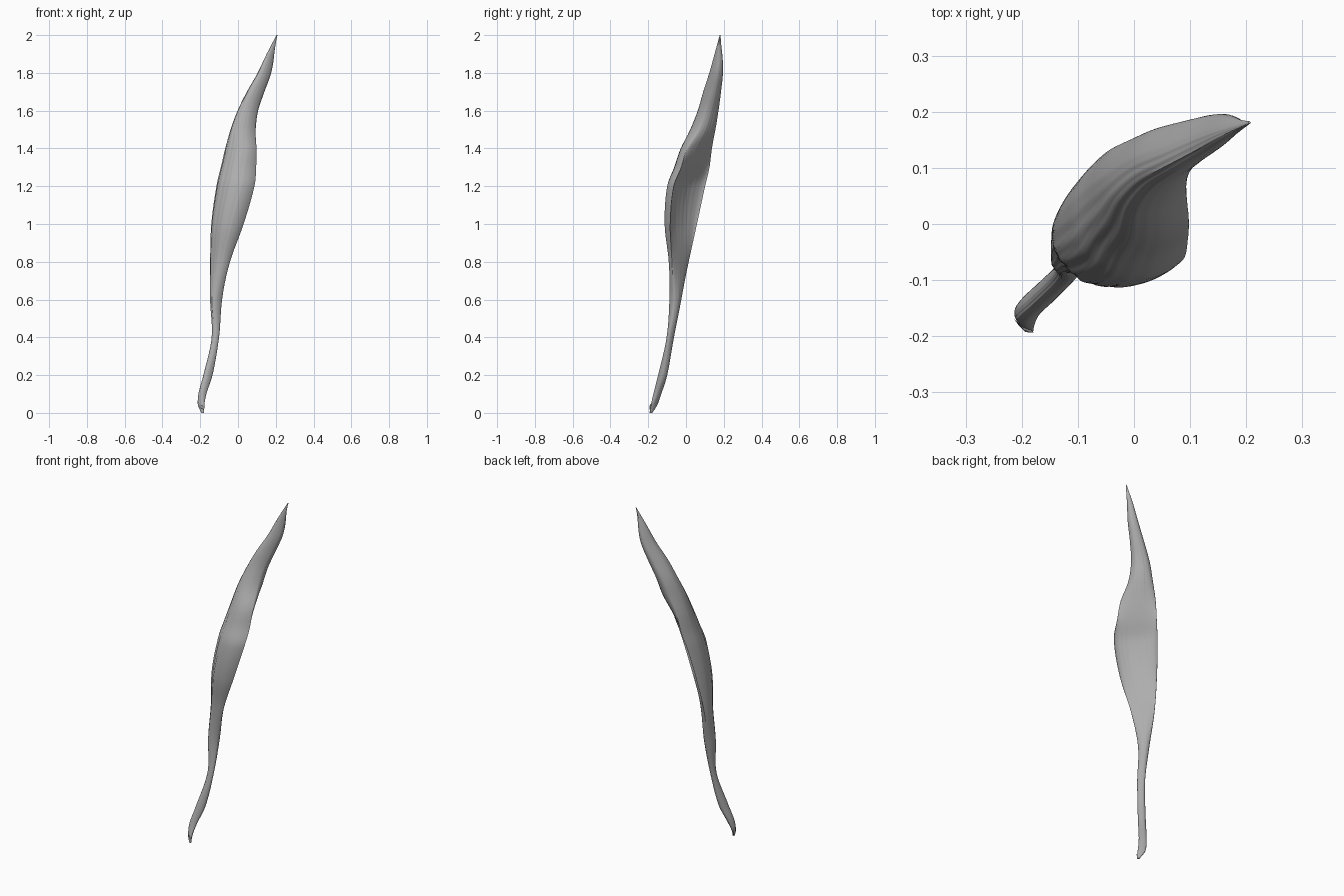
import bpy
import bmesh
import math
from mathutils import Vector

cube = bpy.data.objects.get("Cube")
if cube:
    bpy.data.objects.remove(cube, do_unlink=True)

# One dry grey colour for the whole leaf
GREY = (0.42, 0.42, 0.42, 1.0)
material = bpy.data.materials.new("dry_leaf_grey")
material.use_nodes = True
material.diffuse_color = GREY
shader = material.node_tree.nodes["Principled BSDF"]
shader.inputs["Base Color"].default_value = GREY
shader.inputs["Roughness"].default_value = 0.8

# Horizontal axes of the blade: lean direction and width direction
LEAN = Vector((1, 1, 0)).normalized()
WIDTH = Vector((-1, 1, 0)).normalized()

# Height, lean of the lips, sideways shift, half width, depth of the back,
# hollowness of the front (negative bulges outward, closing the roll)
SECTIONS = [
    (0, -.262, 0, .008, .008, -.5),
    (.04, -.256, .018, .021, .015, -.5),
    (.1, -.236, .026, .021, .027, -.5),
    (.2, -.193, .025, .021, .035, -.5),
    (.4, -.14, .026, .021, .023, -.5),
    (.6, -.113, .042, .03, .044, -.45),
    (.8, -.083, .04, .063, .058, -.1),
    (1, -.038, .02, .1, .1, .25),
    (1.2, .016, .01, .117, .12, .3),
    (1.3, .05, .02, .106, .118, .1),
    (1.4, .07, .028, .094, .1, -.2),
    (1.5, .1, .044, .066, .09, -.42),
    (1.6, .134, .046, .05, .076, -.5),
    (1.7, .178, .032, .038, .07, -.5),
    (1.8, .223, .014, .028, .055, -.5),
    (1.9, .249, 0, .016, .031, -.5),
    (2, .275, -.018, .002, .004, 0),
]


def blend(z):
    """Smoothly interpolate the section settings at a height."""
    last = len(SECTIONS) - 1
    i = 0
    while i < last - 1 and SECTIONS[i + 1][0] < z:
        i += 1

    def slope(j, k):
        a, b = SECTIONS[max(j - 1, 0)], SECTIONS[min(j + 1, last)]
        return (b[k] - a[k]) / (b[0] - a[0])

    low, high = SECTIONS[i], SECTIONS[i + 1]
    span = high[0] - low[0]
    t = (z - low[0]) / span
    s = t * t * (3 - 2 * t)
    values = []
    for k in range(1, 6):
        start = slope(i, k) * span * t * (1 - t) ** 2
        end = slope(i + 1, k) * span * t * t * (1 - t)
        values.append(low[k] + (high[k] - low[k]) * s + start - end)
    return values


def wrinkle(angle, z):
    """Shallow lengthwise veins that wander slightly with height."""
    fine = math.sin(angle * 23 + 2 * math.sin(z * 5))
    broad = math.sin(angle * 9 + 3 * z)
    return 1 + (0.018 * fine + 0.015 * broad) * math.sin(angle)


def section_ring(z, steps):
    """Outline: convex back from lip to lip, then the hollow or bulging front."""
    lean, shift, half, depth, hollow = blend(z)
    centre = LEAN * lean + WIDTH * shift + Vector((0, 0, z))
    ring = []
    for side in (0, 1):
        for n in range(steps):
            angle = math.pi * n / steps
            if side:
                angle = math.pi - angle
            reach = depth * (hollow if side else 1) * wrinkle(angle, z)
            ring.append(centre - WIDTH * (half * math.cos(angle))
                        - LEAN * (reach * math.sin(angle)))
    return ring


def finish(bm, name):
    bmesh.ops.recalc_face_normals(bm, faces=bm.faces)
    mesh = bpy.data.meshes.new(name)
    bm.to_mesh(mesh)
    bm.free()
    mesh.materials.append(material)
    obj = bpy.data.objects.new(name, mesh)
    bpy.context.collection.objects.link(obj)
    bpy.ops.object.select_all(action='DESELECT')
    obj.select_set(True)
    bpy.context.view_layer.objects.active = obj
    bpy.ops.object.shade_smooth_by_angle(angle=math.radians(50))


def loft(rings, name):
    """Skin a stack of rings and cap both ends."""
    bm = bmesh.new()
    loops = [[bm.verts.new(p) for p in ring] for ring in rings]
    for lower, upper in zip(loops, loops[1:]):
        for n in range(len(lower)):
            m = (n + 1) % len(lower)
            bm.faces.new((lower[n], lower[m], upper[m], upper[n]))
    bm.faces.new(loops[0])
    bm.faces.new(loops[-1])
    finish(bm, name)


# Curled blade running down into the stalk
ROWS = 110
loft([section_ring(2 * r / ROWS, 40) for r in range(ROWS + 1)], "curled_leaf")

# Small hooked nub at the foot of the stalk
path = [Vector(p) for p in ((-.208, -.175, .05), (-.2, -.186, .036),
                            (-.19, -.188, .03), (-.182, -.19, .022))]
nub = []
for p, radius in zip(path, (.008, .009, .008, .005)):
    circle = []
    for n in range(12):
        a = math.tau * n / 12
        circle.append(p + WIDTH * (radius * math.cos(a))
                      + Vector((0, 0, radius * math.sin(a))))
    nub.append(circle)
loft(nub, "stalk_hook")
